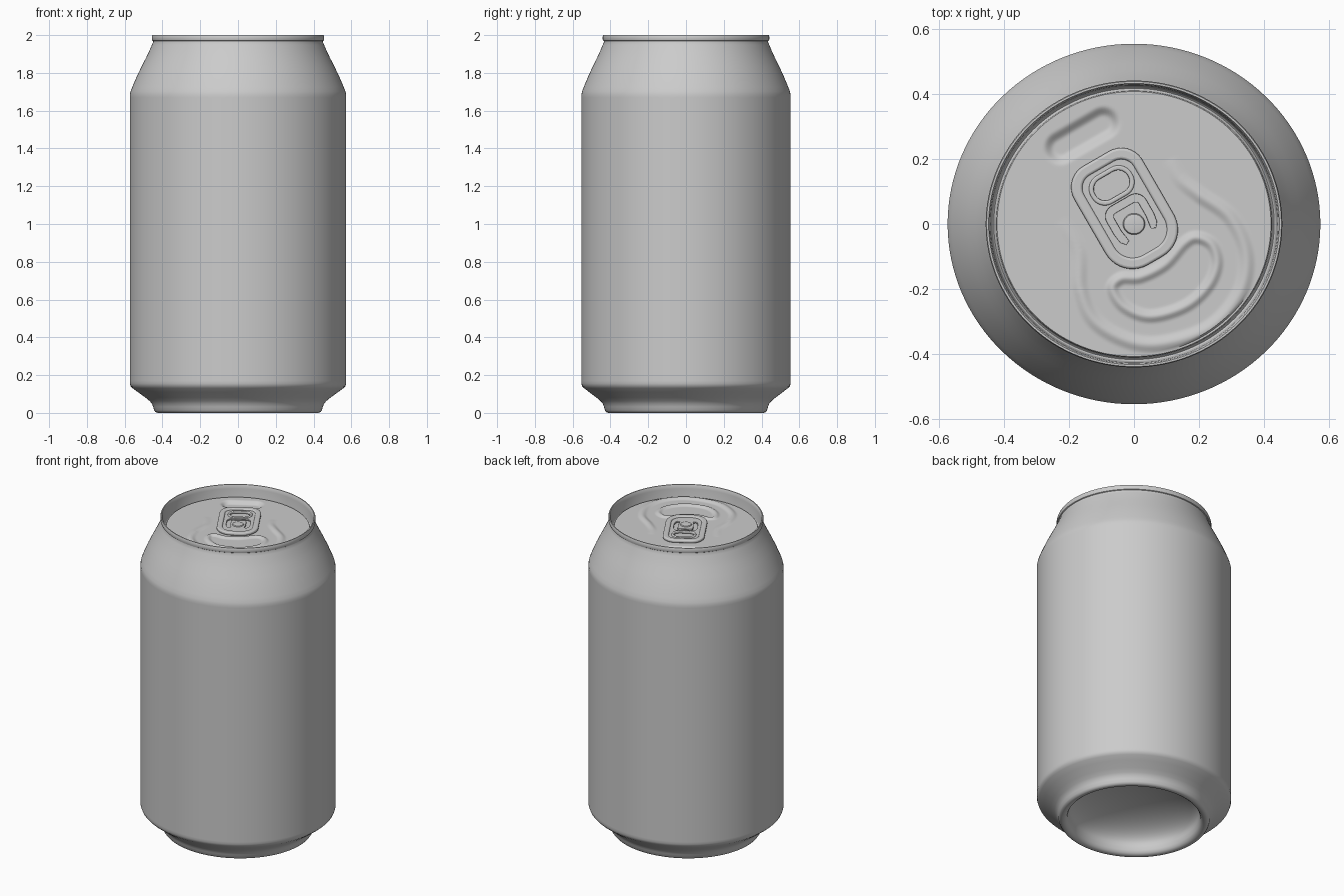
import bpy, math
from mathutils import Vector, kdtree
from mathutils.geometry import interpolate_bezier

if "Cube" in bpy.data.objects:
    bpy.data.objects.remove(bpy.data.objects["Cube"])

OVAL = 0.967      # the can is slightly narrower front to back
LID_Z = 1.93
TILT = math.radians(30)


def smooth(obj, angle=40):
    bpy.ops.object.select_all(action='DESELECT')
    obj.select_set(True)
    bpy.context.view_layer.objects.active = obj
    bpy.ops.object.shade_smooth_by_angle(angle=math.radians(angle))


def lathe(name, profile, seg, relief=None):
    """Spin (radius, z) points; a zero radius becomes one pole vertex."""
    verts, rings, faces = [], [], []
    for r, z in profile:
        n = 1 if r == 0 else seg
        rings.append([len(verts) + i % n for i in range(seg)])
        for i in range(n):
            a = 2 * math.pi * i / seg
            x, y = r * math.cos(a), r * math.sin(a) * OVAL
            verts.append((x, y, z + (relief(x, y) if relief else 0)))
    for a, b in zip(rings, rings[1:]):
        for i in range(seg):
            k = (i + 1) % seg
            f = [a[i], a[k], b[k], b[i]]
            faces.append(list(dict.fromkeys(f)))
    me = bpy.data.meshes.new(name)
    me.from_pydata(verts, [], faces)
    obj = bpy.data.objects.new(name, me)
    bpy.context.collection.objects.link(obj)
    smooth(obj)
    return obj


def path(pts, closed, steps=24):
    """Smooth curve through 2D points."""
    p = [Vector((x, y, 0)) for x, y in pts]
    n, out = len(p), []
    for i in range(n if closed else n - 1):
        g = (lambda k: p[k % n]) if closed else (lambda k: p[max(0, min(n - 1, k))])
        a, b = g(i), g(i + 1)
        out += interpolate_bezier(a, a + (b - g(i - 1)) / 6, b - (g(i + 2) - a) / 6, b, steps)
    return out


def tree(pts):
    t = kdtree.KDTree(len(pts))
    for i, q in enumerate(pts):
        t.insert(q, i)
    t.balance()
    return t, len(pts)


# Body: domed base, foot, straight wall and neck
dome = [(0.385 * math.sin(t), 0.05 + 0.14 * math.cos(t)) for t in
        [math.pi / 2 * i / 14 for i in range(15)]]
dome[0] = (0, 0.19)
body = dome + [
    (0.39, 0.025), (0.398, 0.01), (0.41, 0.002), (0.425, 0.0), (0.437, 0.004),
    (0.444, 0.014), (0.449, 0.032), (0.456, 0.049), (0.468, 0.063), (0.49, 0.081),
    (0.53, 0.11), (0.558, 0.131), (0.568, 0.141), (0.573, 0.155), (0.573, 0.17),
    (0.573, 1.67), (0.573, 1.685), (0.569, 1.702), (0.56, 1.725), (0.535, 1.783),
    (0.51, 1.835), (0.487, 1.88), (0.468, 1.92), (0.456, 1.948), (0.449, 1.964),
    (0.449, 1.968), (0.454, 1.971), (0.456, 1.978), (0.456, 1.993), (0.453, 2.0)]
lathe("can_body", body, 128)

# Pressed relief of the lid: mouth bead, surrounding bead and finger dent
mouth = tree(path([(-.066, -.2), (-.04, -.168), (.02, -.163), (.095, -.125), (.155, -.06),
                   (.195, -.042), (.24, -.066), (.255, -.125), (.225, -.195),
                   (.155, -.255), (.05, -.284), (-.03, -.255)], True))
surround = tree(path([(-.225, .01), (-.172, -.08), (-.165, -.2), (-.12, -.3), (-.01, -.362),
                      (.1, -.366), (.235, -.318), (.325, -.215), (.345, -.095),
                      (.295, .02), (.2, .09), (.14, .14), (.11, .2)], False))


def bump(d, w):
    return 0.5 + 0.5 * math.cos(math.pi * min(1, d / w))


def relief(x, y):
    if x * x + (y / OVAL) ** 2 > 0.41 ** 2:
        return 0
    p = Vector((x, y, 0))
    _, _, d = mouth[0].find(p)
    h = 0.010 * bump(d, 0.024)
    _, i, d = surround[0].find(p)
    fade = min(1, i / 50, (surround[1] - 1 - i) / 50)
    h += 0.009 * fade * bump(d, 0.03)
    dx, dy = x + 0.16, y - 0.272
    u = dx * math.cos(TILT) + dy * math.sin(TILT)
    v = dy * math.cos(TILT) - dx * math.sin(TILT)
    d = math.hypot(max(0, abs(u) - 0.075), v)
    return h - 0.018 * bump(max(0, d - 0.02), 0.035)


# Lid: rolled lip, inner wall, countersunk groove and panel
lid = [(0.453, 2.0), (0.447, 2.0), (0.444, 1.995), (0.441, 1.975), (0.437, 1.915),
       (0.435, 1.908), (0.431, 1.905), (0.427, 1.908), (0.425, 1.915),
       (0.424, 1.926), (0.421, LID_Z)]
lid += [(0.415 * (1 - i / 75), LID_Z) for i in range(75)] + [(0, LID_Z)]
lathe("lid", lid, 288, relief)


# Pull tab, drawn flat in its own tilted frame
def rounded(u, v0, v1, r_top, r_bot, n=10):
    out = []
    for cx, cy, r, a0 in ((u - r_top, v1 - r_top, r_top, 0), (r_top - u, v1 - r_top, r_top, 90),
                          (r_bot - u, v0 + r_bot, r_bot, 180), (u - r_bot, v0 + r_bot, r_bot, 270)):
        for i in range(n + 1):
            a = math.radians(a0 + 90 * i / n)
            out.append((cx + r * math.cos(a), cy + r * math.sin(a)))
    return out


def slot(pts, w):
    """Outline of a round-ended slot following a path."""
    left, right = [], []
    n = len(pts)
    for i, p in enumerate(pts):
        t = (Vector(pts[min(n - 1, i + 1)]) - Vector(pts[max(0, i - 1)])).normalized()
        k = w * (0.6 if i in (0, n - 1) else 1)
        left.append((p[0] - t.y * k, p[1] + t.x * k))
        right.append((p[0] + t.y * k, p[1] - t.x * k))
    return left + right[::-1]


def plate(name, loops, z0, z1, bevel):
    cu = bpy.data.curves.new(name, 'CURVE')
    cu.dimensions, cu.fill_mode = '2D', 'BOTH'
    cu.bevel_depth, cu.bevel_resolution, cu.offset = bevel, 3, -bevel
    cu.extrude = (z1 - z0) / 2 - bevel
    for loop in loops:
        s = cu.splines.new('POLY')
        s.points.add(len(loop) - 1)
        for q, (x, y) in zip(s.points, loop):
            q.co = (x, y, 0, 1)
        s.use_cyclic_u = True
    obj = bpy.data.objects.new(name, cu)
    obj.location.z = (z0 + z1) / 2
    obj.rotation_euler.z = TILT
    bpy.context.collection.objects.link(obj)
    bpy.ops.object.select_all(action='DESELECT')
    obj.select_set(True)
    bpy.context.view_layer.objects.active = obj
    bpy.ops.object.convert(target='MESH')
    smooth(bpy.context.view_layer.objects.active)


outer = rounded(0.121, -0.13, 0.232, 0.075, 0.095)
inner = rounded(0.088, -0.097, 0.198, 0.045, 0.065)
hole = rounded(0.058, 0.102, 0.172, 0.034, 0.034)
hole_rim = rounded(0.072, 0.088, 0.186, 0.046, 0.046)
arch = [p for p in rounded(0.057, -0.2, 0.07, 0.024, 0.02)[:22]]
tongue = [(0.046, -0.04), (0.053, -0.025), (0.057, 0.0)] + arch + \
         [(-0.057, 0.0), (-0.053, -0.025), (-0.046, -0.04)]
plate("tab_plate", [outer, hole, slot(tongue, 0.012)], 1.936, 1.946, 0.002)
plate("tab_curled_edge", [outer, inner], 1.933, 1.953, 0.008)
plate("tab_hole_rim", [hole_rim, hole], 1.936, 1.951, 0.005)

# Rivet holding the tab
lathe("rivet", [(0.034, 1.925), (0.034, 1.947), (0.031, 1.951), (0.02, 1.953), (0, 1.953)], 40)
